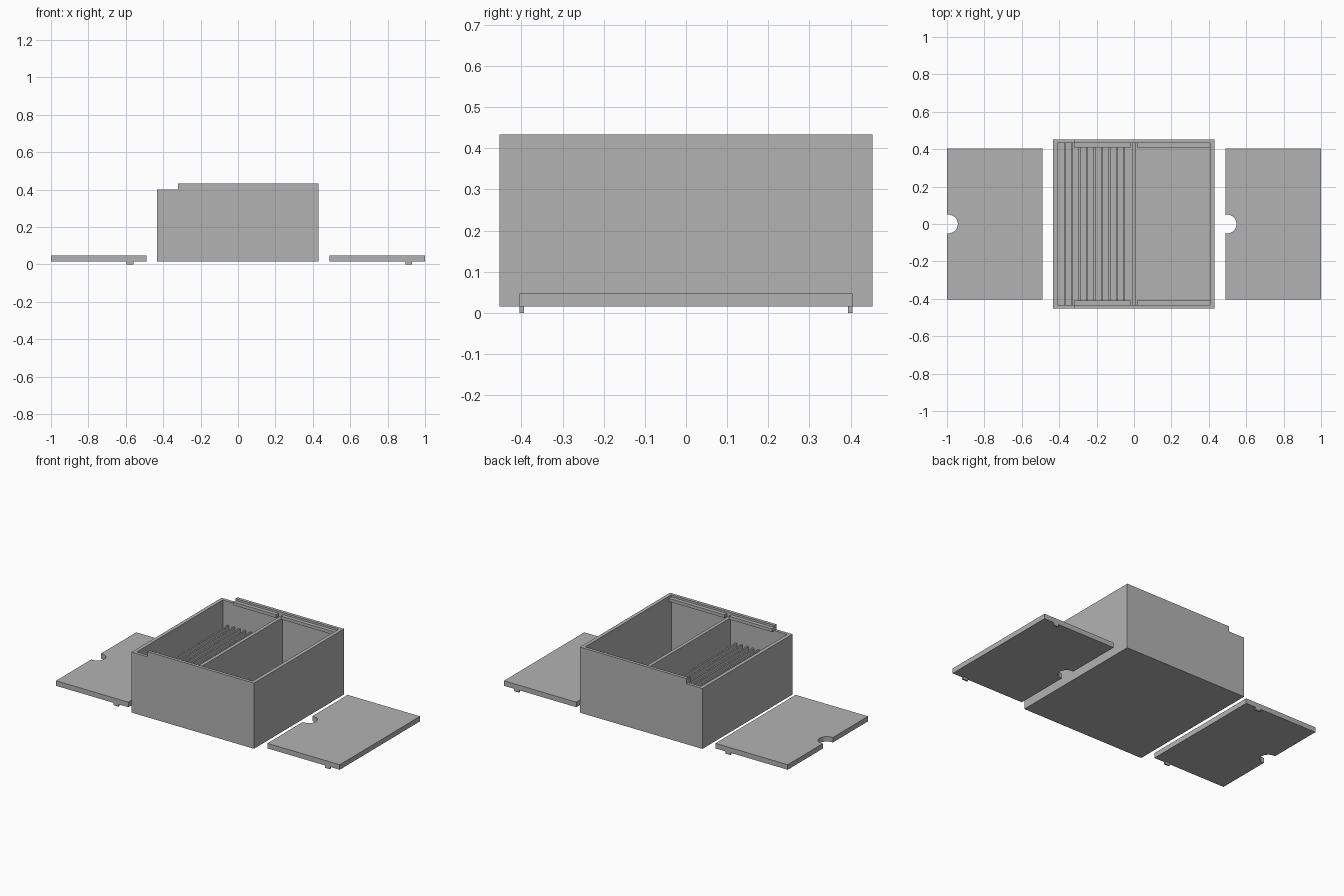
import bpy
import bmesh
from math import cos, sin, acos
from mathutils import Vector

default = bpy.data.objects.get("Cube")
if default:
    bpy.data.objects.remove(default, do_unlink=True)

grey = bpy.data.materials.new("plain grey")
grey.use_nodes = True
grey.diffuse_color = (0.45, 0.45, 0.45, 1)
grey.node_tree.nodes["Principled BSDF"].inputs["Base Color"].default_value = grey.diffuse_color


def prism(name, outline, direction):
    """Extrude a flat outline along a direction into a closed solid."""
    bm = bmesh.new()
    face = bm.faces.new([bm.verts.new(p) for p in outline])
    grown = bmesh.ops.extrude_face_region(bm, geom=[face], use_keep_orig=True)["geom"]
    moved = [v for v in grown if isinstance(v, bmesh.types.BMVert)]
    bmesh.ops.translate(bm, verts=moved, vec=Vector(direction))
    bmesh.ops.recalc_face_normals(bm, faces=bm.faces)
    mesh = bpy.data.meshes.new(name)
    bm.to_mesh(mesh)
    bm.free()
    mesh.materials.append(grey)
    obj = bpy.data.objects.new(name, mesh)
    bpy.context.collection.objects.link(obj)
    return obj


def block(name, x, y, z):
    outline = [(x[0], y[0], z[0]), (x[1], y[0], z[0]), (x[1], y[1], z[0]), (x[0], y[1], z[0])]
    return prism(name, outline, (0, 0, z[1] - z[0]))


# Main dimensions
LEFT, RIGHT, HALF = -0.433, 0.43, 0.453
BASE, LOW, TOP, STEP = 0.015, 0.40, 0.433, -0.32
IN_LEFT, IN_RIGHT, IN_HALF, FLOOR = -0.41, 0.407, 0.433, 0.037
LIP = 0.409

# Hollow box with a stepped rim, open end on the low side
profile = [(LEFT, BASE), (RIGHT, BASE), (RIGHT, TOP), (STEP, TOP), (STEP, LOW), (LEFT, LOW)]
box = prism("box_shell", [(x, -HALF, z) for x, z in profile], (0, 2 * HALF, 0))
cutter = block("cavity_cutter", (IN_LEFT, IN_RIGHT), (-IN_HALF, IN_HALF), (FLOOR, 1))
cutter.hide_render = True
cut = box.modifiers.new("cavity", "BOOLEAN")
cut.operation = "DIFFERENCE"
cut.solver = "EXACT"
cut.object = cutter
bpy.context.view_layer.objects.active = box
bpy.ops.object.modifier_apply(modifier=cut.name)
bpy.data.objects.remove(cutter, do_unlink=True)

# Central divider and the row of thin slot fins
block("divider", (-0.012, 0.01), (-IN_HALF, IN_HALF), (FLOOR, LOW))
pitch = (-0.012 - IN_LEFT) / 10
for i in range(1, 10):
    x = IN_LEFT + pitch * i
    block(f"slot_fin_{i}", (x - 0.005, x + 0.005), (-IN_HALF, IN_HALF), (FLOOR, 0.25))

# Inner rails along both long walls, notched above the divider
for side, s in (("front", -1), ("back", 1)):
    y = sorted((s * LIP, s * IN_HALF))
    for part, x in (("left", (STEP, -0.017)), ("right", (0.015, IN_RIGHT))):
        block(f"{side}_rail_{part}", x, y, (LOW, 0.42))

# Two loose lids with a finger notch and small catches underneath
LENGTH, WIDTH, RADIUS, INSET = 0.51, 0.404, 0.05, 0.008
for name, x0 in (("right", -1.0), ("left", 0.49)):
    reach = acos(-INSET / RADIUS)
    notch = [(INSET + RADIUS * cos(a), RADIUS * sin(a))
             for a in (reach * (1 - i / 12) for i in range(25))]
    outline = [(0, -WIDTH), (LENGTH, -WIDTH), (LENGTH, WIDTH), (0, WIDTH)] + notch
    prism(f"{name}_lid", [(x0 + x, y, BASE) for x, y in outline], (0, 0, 0.032))
    for side, s in (("front", -1), ("back", 1)):
        y = sorted((s * 0.394, s * WIDTH))
        block(f"{name}_lid_{side}_catch", (x0 + 0.405, x0 + 0.44), y, (0, BASE))
